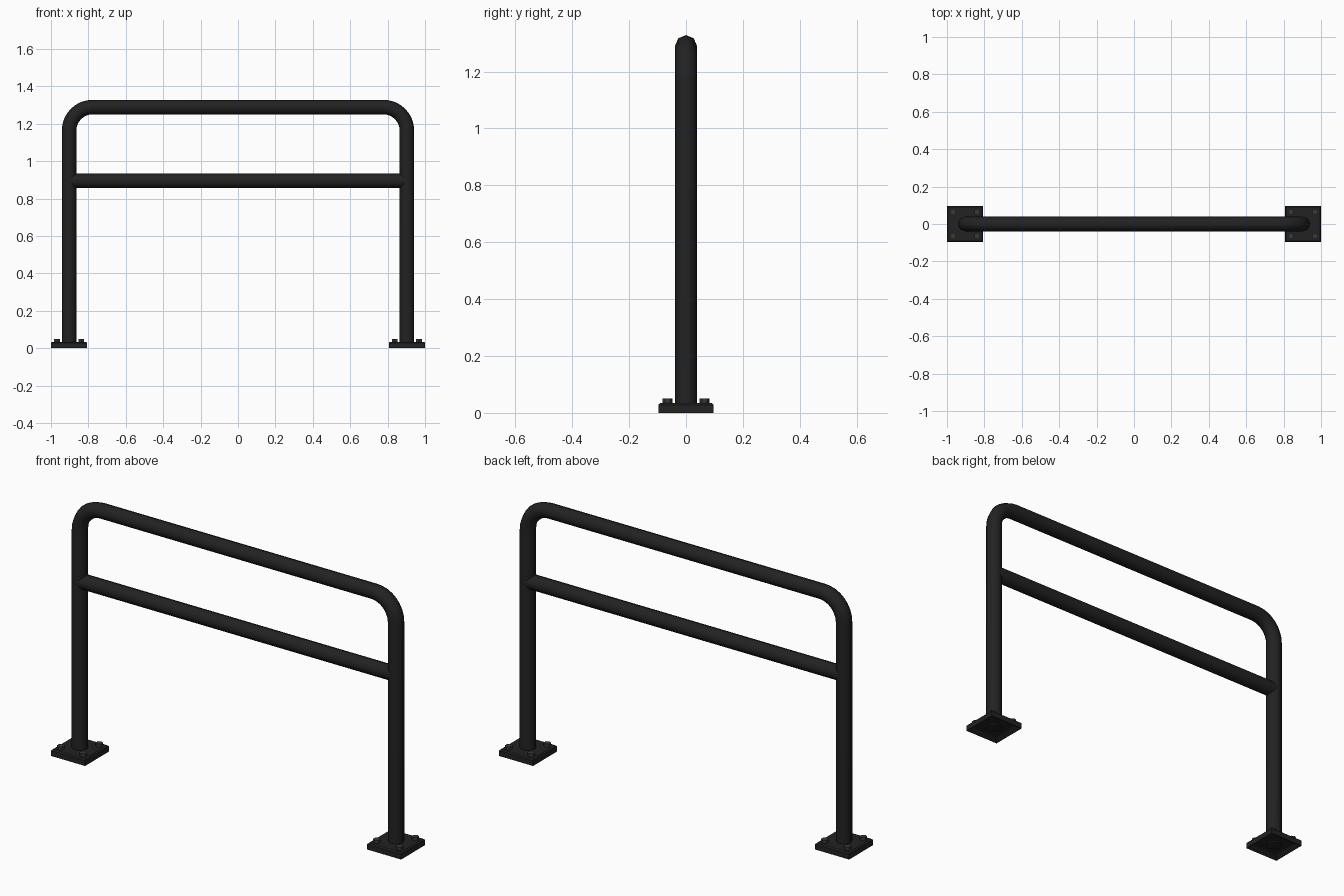
import bpy, bmesh
from math import sin, cos, pi
from mathutils import Vector, Matrix

cube = bpy.data.objects.get("Cube")
if cube:
    bpy.data.objects.remove(cube)

POST_X, TOP_Z, RAIL_Z = 0.903, 1.289, 0.895
TUBE_R, BEND_R, SIDES = 0.039, 0.125, 8
PLATE_HALF, PLATE_H = 0.097, 0.034


def material(name, value):
    mat = bpy.data.materials.new(name)
    mat.use_nodes = True
    colour = (value, value, value, 1)
    mat.diffuse_color = colour
    bsdf = mat.node_tree.nodes["Principled BSDF"]
    bsdf.inputs["Base Color"].default_value = colour
    bsdf.inputs["Roughness"].default_value = 0.6
    return mat


black = material("black paint", 0.016)
grey = material("dark grey steel", 0.04)


def finish(bm, name, mat, smooth=None):
    bmesh.ops.recalc_face_normals(bm, faces=bm.faces)
    mesh = bpy.data.meshes.new(name)
    bm.to_mesh(mesh)
    bm.free()
    mesh.materials.append(mat)
    obj = bpy.data.objects.new(name, mesh)
    bpy.context.collection.objects.link(obj)
    if smooth:
        bpy.ops.object.select_all(action='DESELECT')
        obj.select_set(True)
        bpy.context.view_layer.objects.active = obj
        bpy.ops.object.shade_smooth_by_angle(angle=smooth)
    return obj


def tube(name, path):
    """Sweep a round section along a path lying in the xz plane."""
    bm = bmesh.new()
    side = Vector((0, 1, 0))
    rings = []
    for i, p in enumerate(path):
        tangent = (path[min(i + 1, len(path) - 1)] - path[max(i - 1, 0)]).normalized()
        out = tangent.cross(side)
        angles = [2 * pi * k / SIDES for k in range(SIDES)]
        rings.append([bm.verts.new(p + TUBE_R * (cos(a) * out + sin(a) * side)) for a in angles])
    for r0, r1 in zip(rings, rings[1:]):
        for k in range(SIDES):
            j = (k + 1) % SIDES
            bm.faces.new((r0[k], r0[j], r1[j], r1[k]))
    bm.faces.new(rings[0])
    bm.faces.new(rings[-1])
    return finish(bm, name, black, pi / 3)


# Bent hoop: two posts joined by rounded corners to the top bar
steps = 8
corner = [Vector((POST_X - BEND_R + BEND_R * cos(a), 0, TOP_Z - BEND_R + BEND_R * sin(a)))
          for a in (i * pi / 2 / steps for i in range(steps + 1))]
right_half = [Vector((POST_X, 0, 0.008))] + corner
left_half = [Vector((-p.x, 0, p.z)) for p in reversed(right_half)]
tube("hoop_frame", right_half + left_half)

# Middle rail
tube("middle_rail", [Vector((-POST_X, 0, RAIL_Z)), Vector((POST_X, 0, RAIL_Z))])

for label, sx in (("left", 1), ("right", -1)):
    # Base plate with softened top edges and a hollow underside
    bm = bmesh.new()
    bmesh.ops.create_cube(bm, size=1)
    bmesh.ops.scale(bm, vec=(2 * PLATE_HALF, 2 * PLATE_HALF, PLATE_H), verts=bm.verts)
    bmesh.ops.translate(bm, vec=(sx * POST_X, 0, PLATE_H / 2), verts=bm.verts)
    bottom = min(bm.faces, key=lambda f: f.calc_center_median().z)
    bmesh.ops.inset_individual(bm, faces=[bottom], thickness=0.035)
    bmesh.ops.translate(bm, vec=(0, 0, 0.015), verts=bottom.verts)
    rim = [e for e in bm.edges if all(v.co.z > PLATE_H - 0.001 for v in e.verts)]
    bmesh.ops.bevel(bm, geom=rim, offset=0.006, segments=1, affect='EDGES')
    finish(bm, label + "_base_plate", black)

    # Four hexagonal bolt heads per plate
    bm = bmesh.new()
    for bx in (-1, 1):
        for by in (-1, 1):
            place = Matrix.Translation((sx * POST_X + bx * 0.065, by * 0.065, 0.04))
            bmesh.ops.create_cone(bm, cap_ends=True, segments=6, radius1=0.018,
                                  radius2=0.018, depth=0.02, matrix=place)
    finish(bm, label + "_bolts", grey)
